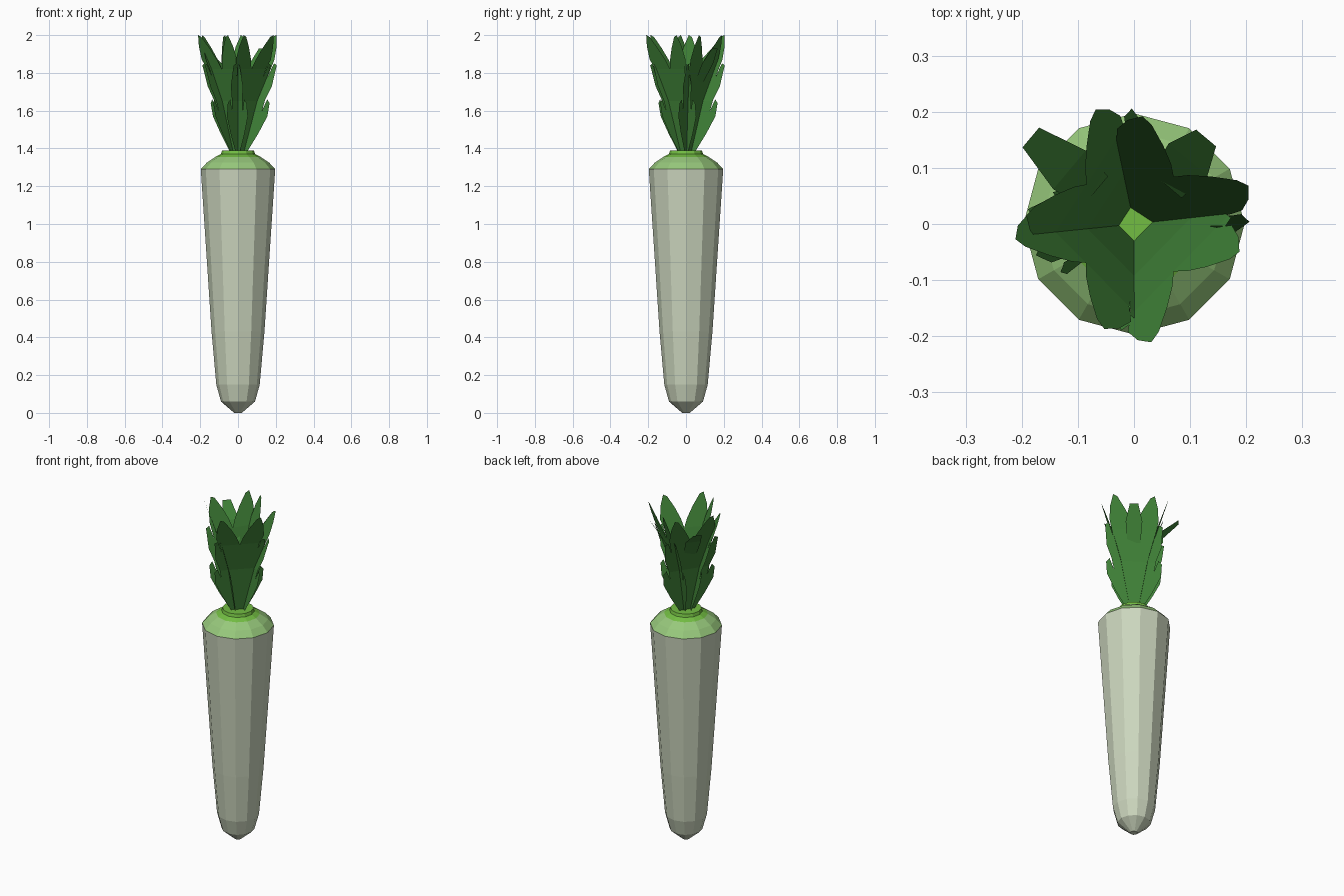
import bpy, bmesh, math

if "Cube" in bpy.data.objects:
    bpy.data.objects.remove(bpy.data.objects["Cube"])

def material(name, rgb):
    m = bpy.data.materials.new(name)
    m.diffuse_color = (*rgb, 1)
    m.use_nodes = True
    m.node_tree.nodes["Principled BSDF"].inputs["Base Color"].default_value = m.diffuse_color
    return m

WHITE = material("pale root", (0.60, 0.67, 0.51))
LIME = material("light green crown", (0.31, 0.58, 0.20))
BRIGHT = material("bright green collar", (0.17, 0.51, 0.055))
LEAF = material("leaf green", (0.05, 0.22, 0.038))

def finish(name, bm, mats):
    me = bpy.data.meshes.new(name)
    bm.to_mesh(me)
    bm.free()
    for m in mats:
        me.materials.append(m)
    ob = bpy.data.objects.new(name, me)
    bpy.context.collection.objects.link(ob)
    return ob

# Root: 12-sided lathe, coloured by height
profile = [(0.02, 0), (0.09, 0.06), (0.115, 0.15), (0.14, 0.43), (0.197, 1.29),
           (0.165, 1.325), (0.12, 1.355), (0.09, 1.37), (0.085, 1.388)]
N = 12
bm = bmesh.new()
rings = [[bm.verts.new((r * math.cos(math.tau * i / N), r * math.sin(math.tau * i / N), z))
          for i in range(N)] for r, z in profile]
for a, b in zip(rings, rings[1:]):
    for i in range(N):
        j = (i + 1) % N
        bm.faces.new((a[i], a[j], b[j], b[i]))
bm.faces.new(rings[0][::-1])
bm.faces.new(rings[-1])
for f in bm.faces:
    z = f.calc_center_median().z
    f.material_index = 0 if z < 1.29 else 1 if z < 1.355 else 2
finish("root", bm, [WHITE, LIME, BRIGHT])

# Half outline of a lobed, forked leaf: (half width, height)
outline = [(0.04, 1.38), (0.10, 1.48), (0.145, 1.57), (0.15, 1.64), (0.132, 1.66),
           (0.108, 1.60), (0.12, 1.66), (0.147, 1.73), (0.155, 1.84), (0.135, 1.85),
           (0.112, 1.78), (0.132, 1.87), (0.128, 1.94), (0.112, 2.0), (0.09, 1.99),
           (0.05, 1.93), (0.018, 1.87)]
bend = [(1.38, 0.02), (1.65, 0.065), (1.82, 0.11), (2.0, 0.17)]

def reach(z):
    """Distance of the leaf from the stem axis at a height."""
    for (z0, r0), (z1, r1) in zip(bend, bend[1:]):
        if z <= z1:
            return r0 + (r1 - r0) * (z - z0) / (z1 - z0)
    return bend[-1][1]

def leaf(name, degrees, width, skew, middle_lobe):
    bm = bmesh.new()
    left = [(-w, z) for w, z in reversed(outline)]
    pts = outline + [(0, 1.82)] + left
    bm.faces.new([bm.verts.new((0, w, z)) for w, z in pts])
    for z, _ in bend[1:-1]:
        bmesh.ops.bisect_plane(bm, geom=bm.verts[:] + bm.edges[:] + bm.faces[:],
                               plane_co=(0, 0, z), plane_no=(0, 0, 1))
    bmesh.ops.triangulate(bm, faces=bm.faces[:])
    # leaves overlap like a pinwheel: one edge further out than the other
    for v in bm.verts:
        if v.co.z < 1.86:
            v.co.y *= width
        v.co.x = reach(v.co.z) - skew * v.co.y
    # outward-curling middle lobe
    if middle_lobe:
        lobe = [(0.09, -0.035, 1.75), (0.09, 0.035, 1.75), (0.15, 0.045, 1.85),
                (middle_lobe, 0.023, 1.93), (middle_lobe, -0.023, 1.93), (0.15, -0.045, 1.85)]
        v = [bm.verts.new(p) for p in lobe]
        bm.faces.new((v[0], v[1], v[2], v[5]))
        bm.faces.new((v[5], v[2], v[3], v[4]))
    ob = finish(name, bm, [LEAF])
    ob.rotation_euler.z = math.radians(degrees)

leaf("leaf_front_right", -50, 0.9, 0.1, 0)
leaf("leaf_back_right", 50, 1.0, 0.12, 0.2)
leaf("leaf_back_left", 140, 1.0, 0.12, 0.24)
leaf("leaf_front_left", 219, 0.9, 0.1, 0)
